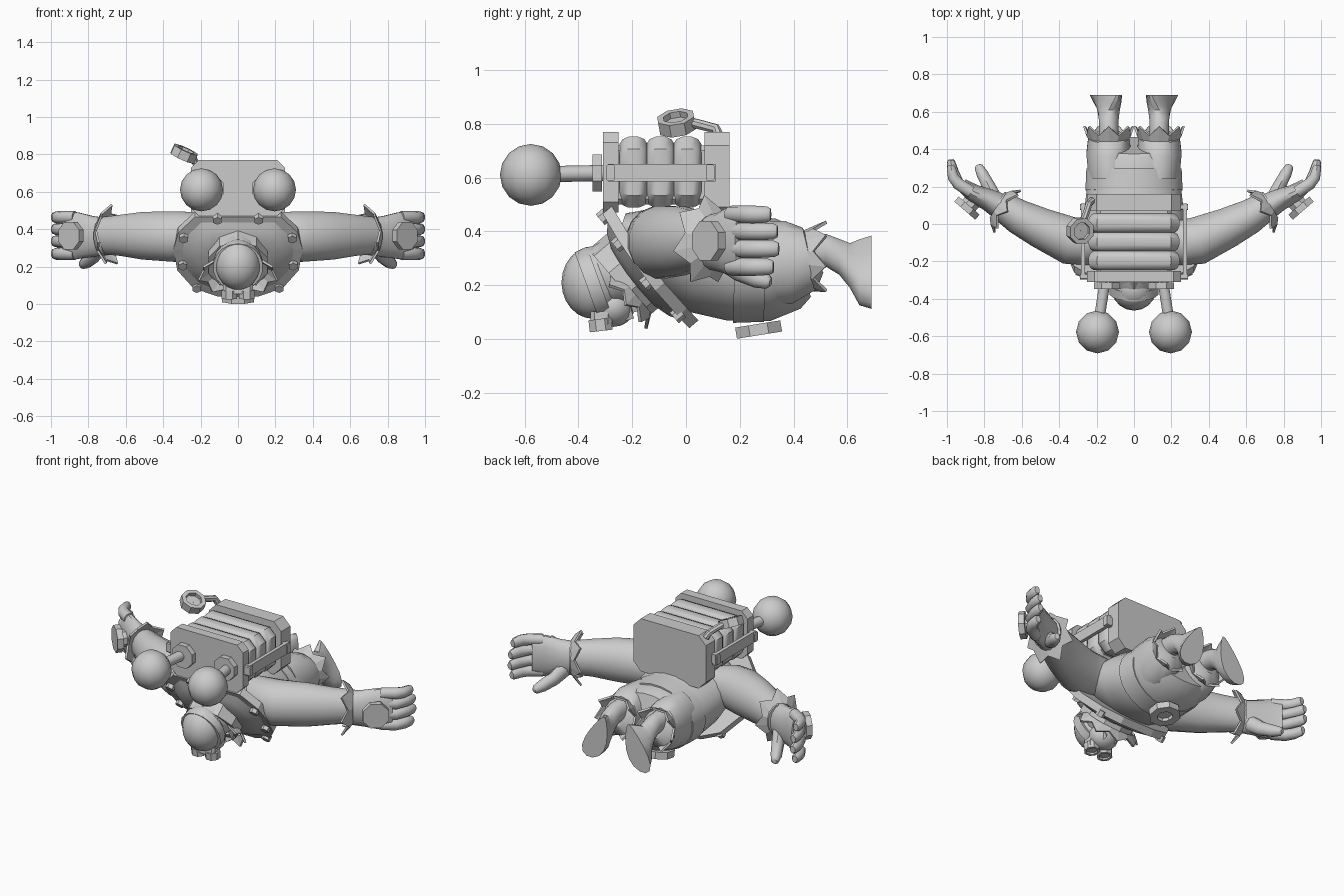
import bpy, bmesh, math
from mathutils import Vector as V

if "Cube" in bpy.data.objects:
    bpy.data.objects.remove(bpy.data.objects["Cube"], do_unlink=True)

grey = bpy.data.materials.new("plain_grey")
grey.use_nodes = True
grey.diffuse_color = (0.6, 0.6, 0.6, 1)
grey.node_tree.nodes["Principled BSDF"].inputs["Base Color"].default_value = (0.6, 0.6, 0.6, 1)
X, Y, Z = V((1, 0, 0)), V((0, 1, 0)), V((0, 0, 1))


def finish(name, bm, smooth=True, mirror=False, thick=0):
    bmesh.ops.recalc_face_normals(bm, faces=bm.faces)
    me = bpy.data.meshes.new(name)
    bm.to_mesh(me)
    bm.free()
    me.materials.append(grey)
    ob = bpy.data.objects.new(name, me)
    bpy.context.collection.objects.link(ob)
    if mirror:
        ob.modifiers.new("Mirror", 'MIRROR').use_mirror_merge = False
    if thick:
        ob.modifiers.new("Solidify", 'SOLIDIFY').thickness = thick
    if smooth:
        bpy.ops.object.select_all(action='DESELECT')
        ob.select_set(True)
        bpy.context.view_layer.objects.active = ob
        bpy.ops.object.shade_smooth_by_angle(angle=math.radians(40))


def skin(bm, loops, caps=True, closed=False):
    """Join loops of points, each to the next, with quads."""
    loops = [[bm.verts.new(p) for p in loop] for loop in loops]
    n = len(loops[0])
    for a, b in zip(loops, loops[1:] + loops[:1] if closed else loops[1:]):
        for k in range(n):
            bm.faces.new((a[k], a[(k + 1) % n], b[(k + 1) % n], b[k]))
    if caps:
        bm.faces.new(loops[0])
        bm.faces.new(loops[-1])


def add_loft(bm, rings, n=16):
    """Skin elliptical rings given as (centre, side radius, up radius)."""
    pts = [V(r[0]) for r in rings]
    loops = []
    for i, (c, rs, ru) in enumerate(rings):
        t = (pts[min(i + 1, len(pts) - 1)] - pts[max(i - 1, 0)]).normalized()
        s = t.cross(Z if abs(t.z) < 0.9 else Y).normalized()
        u = s.cross(t)
        loops.append([pts[i] + s * x + u * y for x, y in ngon(rs, n, ru)])
    skin(bm, loops)


def loft(name, rings, n=16, **kw):
    bm = bmesh.new()
    add_loft(bm, rings, n)
    finish(name, bm, **kw)


def prism(name, outline, origin, u, v, depth, **kw):
    """Extrude a flat outline, drawn in the u, v plane, both ways by half depth."""
    bm = bmesh.new()
    u, v, o = V(u).normalized(), V(v).normalized(), V(origin)
    w = u.cross(v) * depth / 2
    skin(bm, [[o + u * a + v * b + w * s for a, b in outline] for s in (-1, 1)])
    finish(name, bm, smooth=False, **kw)


def ngon(r, n=8, rv=None):
    angles = [math.tau * (k + 0.5) / n for k in range(n)]
    return [(r * math.cos(a), (rv or r) * math.sin(a)) for a in angles]


def chamfered(w, h, c):
    return [(w - c, -h), (w, c - h), (w, h - c), (w - c, h), (c - w, h), (-w, h - c), (-w, c - h), (c - w, -h)]


def ring(name, c, axis, r_out, r_in, depth, n=8, **kw):
    """A flat sided ring with a square section."""
    bm = bmesh.new()
    c, w = V(c), V(axis).normalized()
    s = w.cross(X).normalized()
    u = s.cross(w)
    section = [(r_out, 0.5), (r_out, -0.5), (r_in, -0.5), (r_in, 0.5)]
    skin(bm, [[c + (s * y + u * x) * r + w * d * depth for r, d in section] for x, y in ngon(1, n)],
         caps=False, closed=True)
    finish(name, bm, smooth=n > 10, **kw)


def spiky_cuff(name, c, axis, r0, r1, length, spikes=8, squash=1, **kw):
    """A flared band whose edge runs in a zigzag."""
    bm = bmesh.new()
    c, w = V(c), V(axis).normalized()
    s = w.cross(Z).normalized()
    u = s.cross(w)
    dirs = [s * x * squash + u * y for x, y in ngon(1, spikes * 2)]
    inner = [c + d * r0 for d in dirs]
    outer = [c + d * (r1 if k % 2 else (r0 + r1) / 2) + w * length * (1 if k % 2 else 0.4) for k, d in enumerate(dirs)]
    skin(bm, [inner, outer], caps=False)
    finish(name, bm, smooth=False, thick=0.012, **kw)


def ball(name, c, size, seg=14, rows=9, **kw):
    bm = bmesh.new()
    bmesh.ops.create_uvsphere(bm, u_segments=seg, v_segments=rows, radius=1)
    for v in bm.verts:
        v.co = V(a * b for a, b in zip(v.co, size)) + V(c)
    finish(name, bm, **kw)


# Torso, belt and buckle
body = [(-0.24, 0.42, 0.14, 0.05), (-0.15, 0.39, 0.24, 0.11), (-0.05, 0.33, 0.27, 0.165), (0.05, 0.295, 0.27, 0.2),
        (0.18, 0.265, 0.255, 0.2), (0.3, 0.26, 0.25, 0.195), (0.38, 0.28, 0.255, 0.175), (0.42, 0.293, 0.245, 0.145)]
loft("torso", [((0, y, z), rx, rz) for y, z, rx, rz in body], n=24)
loft("belt", [((0, 0.18, 0.265), 0.262, 0.207), ((0, 0.295, 0.262), 0.257, 0.2)], n=24)
ring("belt_buckle", (0, 0.27, 0.035), (0, -0.16, 1), 0.092, 0.045, 0.042)
prism("buckle_centre", ngon(0.05), (0, 0.27, 0.045), X, (0, 1, 0.16), 0.02)

# Legs and feet
loft("thigh", [((0.13, 0.25, 0.28), 0.115, 0.16), ((0.135, 0.38, 0.285), 0.122, 0.158),
               ((0.135, 0.46, 0.3), 0.112, 0.12), ((0.135, 0.485, 0.31), 0.06, 0.07)], mirror=True)
spiky_cuff("shorts_cuff", (0.135, 0.44, 0.3), Y, 0.105, 0.14, 0.08, spikes=7, mirror=True)
bm = bmesh.new()
add_loft(bm, [((0.135, y, 0.33), rx, rz) for y, rx, rz in
              [(0.44, 0.055, 0.065), (0.52, 0.052, 0.062), (0.57, 0.055, 0.068),
               (0.61, 0.06, 0.085), (0.645, 0.066, 0.125), (0.69, 0.07, 0.139)]])
for v in bm.verts:
    toe = max(0, v.co.y - 0.57)
    # widen and splay towards the toes, with a blunt toe edge
    v.co.x += toe * (0.33 - v.co.z) * (3 + 30 * (v.co.x - 0.135))
    v.co.z = max(0.112, v.co.z - 0.082 * min(1, max(0, (v.co.y - 0.54) / 0.1)))
finish("lower_leg_and_foot", bm, mirror=True)

# Arms, gloves and hands
loft("arm", [((0.16, -0.08, 0.37), 0.1, 0.11), ((0.25, -0.1, 0.365), 0.125, 0.13),
             ((0.34, -0.09, 0.36), 0.13, 0.137), ((0.5, -0.02, 0.365), 0.11, 0.13),
             ((0.62, 0.04, 0.367), 0.095, 0.112), ((0.73, 0.11, 0.365), 0.075, 0.1)], mirror=True)
spiky_cuff("glove_cuff", (0.73, 0.1, 0.365), (-0.85, -0.53, 0), 0.098, 0.17, 0.06, spikes=7, squash=0.82, mirror=True)
loft("palm", [((0.7, 0.085, 0.36), 0.075, 0.1), ((0.78, 0.13, 0.36), 0.06, 0.112),
              ((0.86, 0.165, 0.365), 0.05, 0.127), ((0.92, 0.21, 0.365), 0.036, 0.118)], mirror=True)
for label, z, reach in (("index", 0.268, -0.015), ("middle", 0.335, 0.005), ("ring", 0.4, 0), ("little", 0.463, -0.025)):
    loft(label + "_finger", [((0.87, 0.17, z), 0.034, 0.033), ((0.94, 0.215, z), 0.034, 0.034),
                             ((0.967, 0.275 + reach, z), 0.031, 0.033), ((0.978, 0.325 + reach, z), 0.024, 0.03),
                             ((0.98, 0.34 + reach, z), 0.016, 0.022)], n=10, mirror=True)
loft("thumb", [((0.74, 0.13, 0.31), 0.04, 0.05), ((0.775, 0.2, 0.255), 0.036, 0.042), ((0.81, 0.265, 0.225), 0.033, 0.036),
               ((0.83, 0.305, 0.212), 0.024, 0.026), ((0.834, 0.315, 0.21), 0.014, 0.014)], n=10, mirror=True)
prism("hand_disc", ngon(0.08), (0.893, 0.085, 0.365), (0.75, 0.65, 0), Z, 0.036, mirror=True)
prism("hand_disc_mount", ngon(0.05), (0.873, 0.11, 0.365), (0.75, 0.65, 0), Z, 0.06, mirror=True)

# Chest plate rim, domed collar and bolts
up, out = V((0, -0.65, 0.76)), V((0, -0.76, -0.65))
rows = [(0.11, 0.012, 0.04), (0.24, -0.03, 0.085), (0.325, -0.115, 0.18),
        (0.345, -0.2, 0.29), (0.32, -0.26, 0.38), (0.23, -0.31, 0.465)]
bm = bmesh.new()
skin(bm, [[V((s * x, y, z)) - out * d for s, d in ((-1, 0), (1, 0), (1, 0.045), (-1, 0.045))] for x, y, z in rows])
finish("chest_plate", bm, smooth=False)
edge = [V(r) for r in rows] + [V((-x, y, z)) for x, y, z in reversed(rows)]
heart = V((0, -0.17, 0.27))
bm = bmesh.new()
skin(bm, [[heart + (p - heart) * k + out * d for p in edge] for k, d in ((0.92, -0.01), (0.72, 0.03), (0.5, 0.05))])
finish("domed_collar", bm)
for i, spot in enumerate([(0.29, -0.25, 0.355), (0.295, -0.145, 0.21), (0.22, -0.03, 0.09), (0.11, -0.305, 0.455)]):
    prism("plate_bolt_%d" % i, ngon(0.026, 6), spot, X, up, 0.036, mirror=True)

# Neck and ragged collar
ring("neck_ring", (0, -0.22, 0.235), out, 0.167, 0.13, 0.09, n=10)
spiky_cuff("ragged_collar", (0, -0.2, 0.18), out, 0.11, 0.145, 0.05, spikes=9, squash=1.5)
loft("hood", [((0, -0.15, 0.29), 0.15, 0.13), ((0, -0.26, 0.25), 0.135, 0.13), ((0, -0.31, 0.23), 0.115, 0.12)])

# Head, jaw, strap and goggles
ball("head", (0, -0.345, 0.21), (0.12, 0.118, 0.135), seg=18, rows=12)
ball("jaw", (0, -0.27, 0.12), (0.09, 0.08, 0.075))
ring("goggle_strap", (0, -0.345, 0.205), (0, -0.94, -0.34), 0.134, 0.11, 0.05, n=18)
prism("goggle_bridge", chamfered(0.08, 0.04, 0.015), (0, -0.315, 0.078), X, Y, 0.05)
ring("goggle_rim", (0.047, -0.318, 0.052), (0, -0.12, 1), 0.046, 0.032, 0.045, mirror=True)
prism("goggle_lens", ngon(0.034), (0.047, -0.318, 0.055), X, Y, 0.03, mirror=True)
for i, (x, y) in enumerate([(0.04, -0.225), (0.1, -0.2)]):
    prism("beard_tuft_%d" % i, [(-0.04, 0.06), (0.04, 0.06), (0, -0.06)], (x, y, 0.11 + x / 2), X, (0, -0.3, 1), 0.03, mirror=True)

# Backpack
prism("pack_front_plate", chamfered(0.25, 0.15, 0.04), (0, -0.28, 0.62), X, Z, 0.058)
prism("pack_back_plate", chamfered(0.25, 0.165, 0.05), (0, 0.115, 0.605), X, Z, 0.092)
prism("pack_core", chamfered(0.2, 0.11, 0.02), (0, -0.09, 0.61), X, Z, 0.36)
swell = [(-0.052, 0.027), (-0.04, 0.009), (-0.018, 0), (0.018, 0), (0.04, 0.009), (0.052, 0.027)]
for i in range(3):
    bm = bmesh.new()
    skin(bm, [[(a, 0.1 * i - 0.195 + dy, 0.62 + b) for a, b in chamfered(0.242 - d, 0.132 - d, 0.045)] for dy, d in swell])
    finish("pack_rib_%d" % i, bm)
prism("side_rail", [(-0.2, -0.033), (0.2, -0.033), (0.2, 0.033), (-0.2, 0.033)], (0.272, -0.09, 0.618), Y, Z, 0.022, mirror=True)
for label, y in (("front", -0.28), ("back", 0.09)):
    prism(label + "_rail_bracket", chamfered(0.016, 0.03, 0.005), (0.26, y, 0.618), Y, Z, 0.06, mirror=True)

# Ball thrusters
prism("thruster_mount", ngon(0.075), (0.145, -0.33, 0.617), X, Z, 0.034, mirror=True)
loft("thruster_rod", [((0.155, -0.31, 0.617), 0.03, 0.03), ((0.185, -0.5, 0.613), 0.03, 0.03)], n=10, mirror=True)
ball("thruster_ball", (0.195, -0.577, 0.61), (0.115, 0.115, 0.115), seg=12, rows=8, mirror=True)

# Gauge on a bent hose
tilt = (0.4, -0.15, 0.87)
ring("gauge_rim", (-0.288, -0.035, 0.803), tilt, 0.073, 0.048, 0.05)
ring("gauge_face", (-0.288, -0.035, 0.796), tilt, 0.055, 0.002, 0.015)
loft("gauge_hose", [((x, y, z), 0.019, 0.019) for x, y, z in
                    [(-0.27, 0.02, 0.805), (-0.255, 0.06, 0.795), (-0.24, 0.11, 0.782), (-0.225, 0.125, 0.75)]], n=8)
